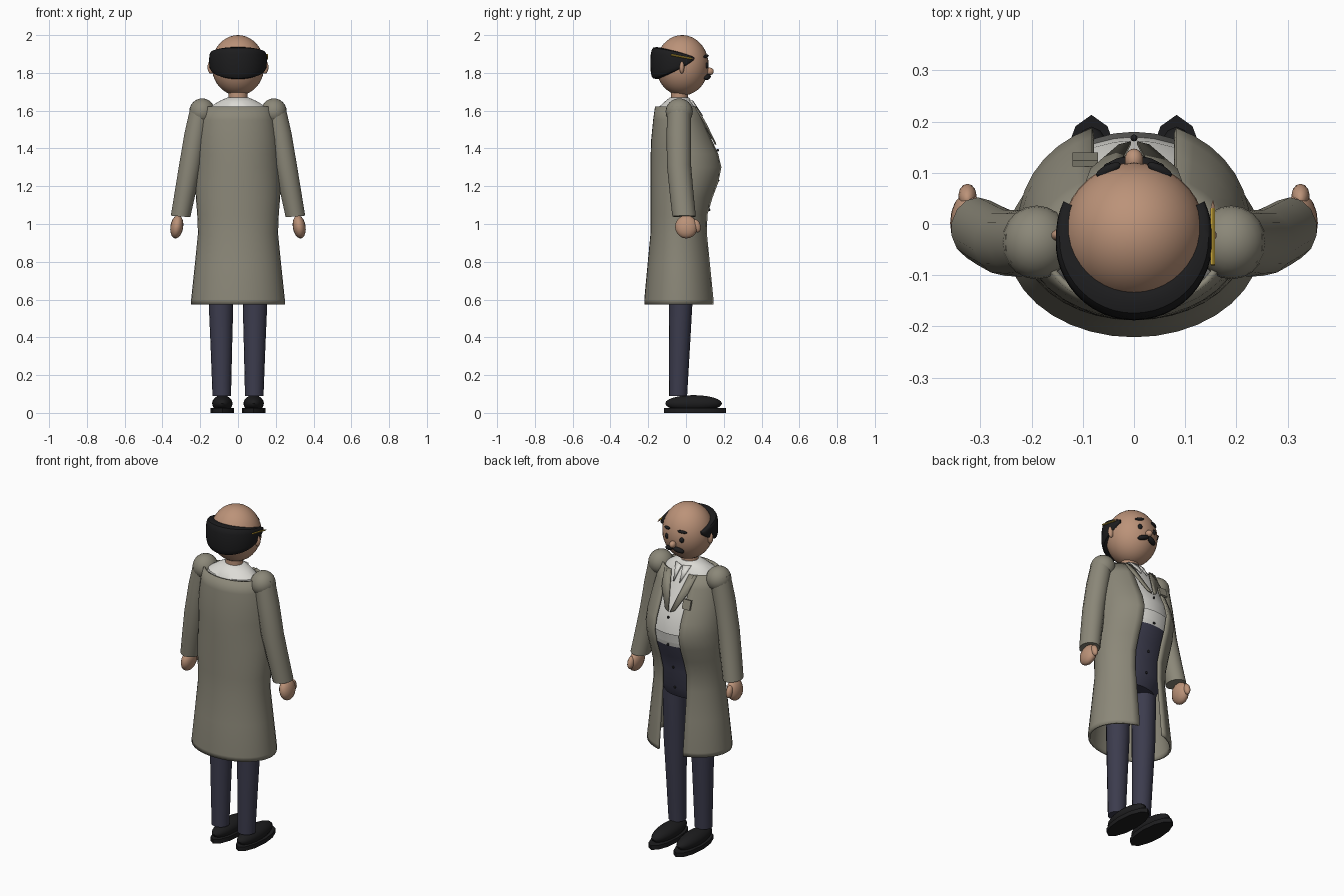
import bpy, bmesh
from math import sin, cos, asin, pi, radians, copysign
from mathutils import Vector, Matrix

if "Cube" in bpy.data.objects:
    bpy.data.objects.remove(bpy.data.objects["Cube"])


def material(name, r, g, b):
    m = bpy.data.materials.new(name)
    m.use_nodes = True
    m.diffuse_color = (r, g, b, 1)
    bsdf = next(n for n in m.node_tree.nodes if n.type == 'BSDF_PRINCIPLED')
    bsdf.inputs["Base Color"].default_value = (r, g, b, 1)
    bsdf.inputs["Roughness"].default_value = 0.8
    return m


SKIN = material("skin", 0.50, 0.29, 0.19)
COAT = material("coat_khaki_grey", 0.26, 0.245, 0.19)
SHIRT = material("shirt_white", 0.72, 0.71, 0.67)
NAVY = material("trousers_navy", 0.045, 0.045, 0.075)
BLACK = material("black", 0.012, 0.012, 0.013)
YELLOW = material("pencil_yellow", 0.55, 0.36, 0.04)


def finish(name, bm, mats, angle=40):
    bmesh.ops.recalc_face_normals(bm, faces=bm.faces)
    me = bpy.data.meshes.new(name)
    bm.to_mesh(me)
    bm.free()
    for m in mats:
        me.materials.append(m)
    ob = bpy.data.objects.new(name, me)
    bpy.context.collection.objects.link(ob)
    bpy.ops.object.select_all(action='DESELECT')
    ob.select_set(True)
    bpy.context.view_layer.objects.active = ob
    bpy.ops.object.shade_smooth_by_angle(angle=radians(angle))
    return ob


def loft(name, rings, mats, closed=True, caps=True, rule=None):
    """Skin a list of point rings; rule picks a material from a face centre."""
    bm = bmesh.new()
    rows = [[bm.verts.new(p) for p in ring] for ring in rings]
    n = len(rows[0])
    for a, b in zip(rows, rows[1:]):
        for i in range(n if closed else n - 1):
            j = (i + 1) % n
            bm.faces.new((a[i], a[j], b[j], b[i]))
    if caps:
        bm.faces.new(rows[0])
        bm.faces.new(rows[-1])
    if rule:
        for f in bm.faces:
            f.material_index = rule(f.calc_center_median())
    return finish(name, bm, mats)


def ball(name, loc, radii, mat, rot=(0, 0, 0), seg=20):
    bm = bmesh.new()
    bmesh.ops.create_uvsphere(bm, u_segments=seg, v_segments=seg // 2 + 2, radius=1)
    spin = Matrix.Rotation(rot[2], 4, 'Z') @ Matrix.Rotation(rot[1], 4, 'Y') @ Matrix.Rotation(rot[0], 4, 'X')
    bm.transform(Matrix.Translation(loc) @ spin @ Matrix.Diagonal((*radii, 1)))
    return finish(name, bm, [mat])


def rod(name, a, b, r1, r2, mat, seg=8):
    a, b = Vector(a), Vector(b)
    bm = bmesh.new()
    bmesh.ops.create_cone(bm, cap_ends=True, segments=seg, radius1=r1, radius2=r2, depth=(b - a).length)
    turn = (b - a).to_track_quat('Z', 'Y').to_matrix().to_4x4()
    bm.transform(Matrix.Translation((a + b) / 2) @ turn)
    return finish(name, bm, [mat])


def ellipse(cx, cy, z, rx, ry, n=16):
    return [(cx + rx * sin(2 * pi * i / n), cy + ry * cos(2 * pi * i / n), z) for i in range(n)]


# Body profile: height, half width, back y, front y
BODY = [(0.575, .242, -.215, .14), (0.6, .242, -.215, .14), (0.78, .223, -.198, .122), (0.95, .206, -.182, .105),
        (1.05, .21, -.182, .108), (1.14, .217, -.182, .135), (1.22, .221, -.182, .165), (1.3, .22, -.182, .182),
        (1.37, .216, -.181, .165), (1.45, .208, -.178, .128), (1.55, .19, -.168, .085), (1.62, .168, -.158, .05)]


def body_ring(z, rx, yb, yf, half_gap, n=32):
    yc = (yb + yf) / 2
    t0 = asin(half_gap / rx)
    pts = []
    for i in range(n + 1 if half_gap else n):
        t = t0 + (2 * pi - 2 * t0) * i / n
        ry = (yf - yc) / cos(t0) if cos(t) > 0 else yc - yb
        pts.append((rx * sin(t), yc + ry * cos(t), z))
    return pts


# Open coat
coat = loft("coat", [body_ring(*s, .08) for s in BODY], [COAT], closed=False, caps=False)
shell = coat.modifiers.new("thickness", 'SOLIDIFY')
shell.thickness = .012
shell.offset = 0

# Shirt and high trousers under the coat
inner = [body_ring(.88, .15, -.13, .07, 0)]
inner += [body_ring(z, rx - .02, yb + .015, yf - .002, 0) for z, rx, yb, yf in BODY if z > .9]
inner.insert(6, body_ring(1.245, .2, -.166, .17, 0))
inner += [body_ring(1.65, .1, -.11, .03, 0), body_ring(1.67, .055, -.085, .015, 0)]
loft("shirt_and_waist", inner, [SHIRT, NAVY], rule=lambda c: 1 if c.z < 1.24 else 0)

for z, y in ((1.39, .168), (1.23, .17), (1.075, .122), (.95, .105)):
    ball("front_button", (0, y, z), (.007, .007, .007), BLACK, seg=10)

# Lapels and shirt collar points
def plate(name, pts, mat):
    bm = bmesh.new()
    bm.faces.new([bm.verts.new(p) for p in pts])
    ob = finish(name, bm, [mat])
    s = ob.modifiers.new("thickness", 'SOLIDIFY')
    s.thickness = .008
    s.offset = 0


for s, side in ((1, "left"), (-1, "right")):
    plate(side + "_lapel", [(s * .105, .05, 1.615), (s * .06, .052, 1.62), (s * .006, .158, 1.42),
                            (s * .03, .152, 1.43), (s * .085, .105, 1.53)], COAT)
    plate(side + "_collar_point", [(s * .05, .02, 1.655), (s * .004, .035, 1.65), (s * .02, .088, 1.57)], SHIRT)

# Breast pocket
bm = bmesh.new()
bmesh.ops.create_cube(bm, size=1)
bm.transform(Matrix.Translation((-.095, .126, 1.475)) @ Matrix.Rotation(.3, 4, 'X') @ Matrix.Diagonal((.05, .012, .055, 1)))
finish("breast_pocket", bm, [COAT])

# Limbs
for s, side in ((1, "left"), (-1, "right")):
    ball(side + "_shoulder", (s * .19, -.036, 1.595), (.068, .072, .07), COAT)
    sleeve = [(1.62, .196, -.036, .056, .062), (1.48, .224, -.038, .06, .065), (1.31, .253, -.037, .06, .064),
              (1.15, .283, -.022, .056, .063), (1.04, .304, -.01, .053, .062)]
    loft(side + "_sleeve", [[(x, y, z + s * .08 * (x - s * cx)) for x, y, z in ellipse(s * cx, cy, z, rx, ry, 14)]
                            for z, cx, cy, rx, ry in sleeve], [COAT])
    ball(side + "_hand", (s * .324, .002, .985), (.034, .06, .062), SKIN, (0, -s * .15, 0), 16)
    ball(side + "_thumb", (s * .325, .055, .99), (.018, .022, .036), SKIN, (.3, 0, 0), 12)
    leg = [(.09, .086, -.042, .049, .048), (.35, .088, -.035, .057, .056), (.58, .09, -.028, .065, .062),
           (.94, .092, -.028, .068, .07)]
    loft(side + "_trouser_leg", [ellipse(s * cx, cy, z, rx, ry) for z, cx, cy, rx, ry in leg], [NAVY])
    loft(side + "_shoe_sole", [ellipse(s * .083, .048, z, .062, .165, 12) for z in (0, .025)], [BLACK])
    ball(side + "_shoe", (s * .083, .04, .05), (.054, .15, .044), BLACK)

# Head
loft("neck", [ellipse(0, -.035, z, .05, .045) for z in (1.63, 1.72)], [SKIN])
ball("head", (0, -.02, 1.84), (.14, .14, .16), SKIN, seg=36)
ball("nose", (0, .125, 1.808), (.018, .022, .02), SKIN)
for s, side in ((1, "left"), (-1, "right")):
    ball(side + "_ear", (s * .144, -.022, 1.83), (.018, .013, .034), SKIN, seg=14)
    ball(side + "_eye", (s * .048, .108, 1.84), (.013, .012, .016), BLACK, seg=14)
    ball(side + "_eyebrow", (s * .05, .106, 1.888), (.027, .01, .008), BLACK, (0, s * .15, -s * .45), 14)
    ball(side + "_moustache", (s * .029, .113, 1.778), (.034, .016, .014), BLACK, (0, s * .3, -s * .35), 14)

# Hair wrapping the back of the head, tapering to the temples
hair = []
for i in range(33):
    t = radians(-115 + 230 * i / 32)
    taper = max(cos(t * 90 / 118), 0) ** .8
    height = .083 * taper + .002
    mid_z = 1.878 - .026 * taper
    out = .016 + .016 * max(cos(t), 0)
    ring = []
    for k in range(16):
        u = 2 * pi * k / 16
        c, v = (copysign(abs(f) ** .6, f) for f in (cos(u), sin(u)))
        r = .136 + (out if c > 0 else .05) * c
        ring.append((r * sin(t), -.02 - r * cos(t), mid_z + height * v))
    hair.append(ring)
loft("hair_band", hair, [BLACK])

# Pencil behind the ear
rod("pencil", (.154, -.08, 1.896), (.154, .03, 1.875), .005, .005, YELLOW, 6)
rod("pencil_tip", (.154, .03, 1.875), (.154, .046, 1.872), .005, .001, SKIN, 6)
